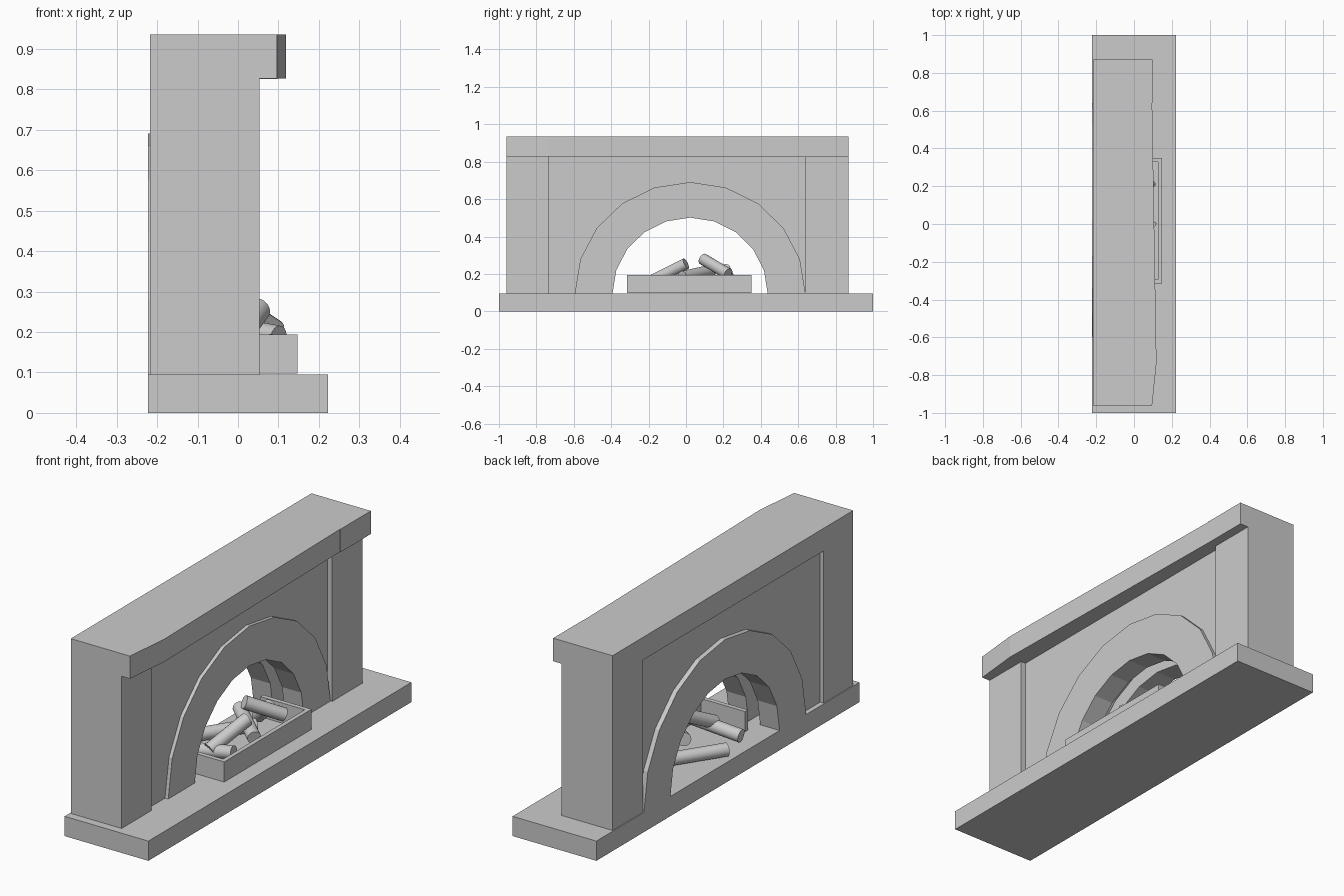
import bpy, bmesh, math
from mathutils import Vector

if "Cube" in bpy.data.objects:
    bpy.data.objects.remove(bpy.data.objects["Cube"])

FLOOR = 0.095   # top of the hearth slab
ARCH_Y = 0.022  # centre of the arch


def prism(name, pts, offset):
    """Extrude a closed 3D polygon along an offset vector."""
    bm = bmesh.new()
    face = bm.faces.new([bm.verts.new(p) for p in pts])
    res = bmesh.ops.extrude_face_region(bm, geom=[face], use_keep_orig=True)
    moved = [v for v in res["geom"] if isinstance(v, bmesh.types.BMVert)]
    bmesh.ops.translate(bm, verts=moved, vec=offset)
    bmesh.ops.recalc_face_normals(bm, faces=bm.faces)
    me = bpy.data.meshes.new(name)
    bm.to_mesh(me)
    bm.free()
    ob = bpy.data.objects.new(name, me)
    bpy.context.collection.objects.link(ob)
    return ob


def box(name, x0, x1, y0, y1, z0, z1):
    return prism(name, [(x0, y0, z0), (x1, y0, z0), (x1, y1, z0), (x0, y1, z0)],
                 (0, 0, z1 - z0))


def arc(ry, rz, x, n=10):
    """Half-round outline in the YZ plane, from -y to +y."""
    return [(x, ARCH_Y - ry * math.cos(math.pi * i / n),
             FLOOR + rz * math.sin(math.pi * i / n)) for i in range(n + 1)]


def log(name, a, b, r=0.031):
    a, b = Vector(a), Vector(b)
    bpy.ops.mesh.primitive_cylinder_add(vertices=18, radius=r, depth=(b - a).length,
                                        location=(a + b) / 2)
    ob = bpy.context.object
    ob.name = name
    ob.rotation_euler = (b - a).to_track_quat('Z', 'Y').to_euler()
    bpy.ops.object.shade_smooth_by_angle()


# Hearth slab and pillars
box("hearth_slab", -0.223, 0.223, -1, 1, 0, FLOOR)
box("pillar_near", -0.218, 0.053, -0.96, -0.735, FLOOR, 0.828)
box("pillar_far", -0.218, 0.053, 0.64, 0.87, FLOOR, 0.828)

# Recessed wall with a wide arched opening
wall = [(-0.2, -0.735, FLOOR)] + arc(0.5, 0.48, -0.2) + [
    (-0.2, 0.64, FLOOR), (-0.2, 0.64, 0.83), (-0.2, -0.735, 0.83)]
prism("wall_panel", wall, (0.228, 0, 0))

# Arch rings on both faces of the wall
for name, x0, x1 in (("front_arch", -0.057, 0.045), ("back_arch", -0.223, -0.12)):
    prism(name, arc(0.617, 0.596, x0) + arc(0.415, 0.406, x0)[::-1], (x1 - x0, 0, 0))

# Mantel shelf in two lengths, the long one with a tapered front
prism("mantel_long", [(-0.218, -0.96, 0.827), (0.096, -0.96, 0.827), (0.119, -0.735, 0.827),
                      (0.096, 0.64, 0.827), (-0.218, 0.64, 0.827)], (0, 0, 0.109))
box("mantel_short", -0.218, 0.098, 0.64, 0.87, 0.825, 0.936)

# Log tray, open at the back
tray = [(-0.11, -0.315), (0.147, -0.315), (0.147, 0.35), (-0.11, 0.35),
        (-0.11, 0.328), (0.126, 0.328), (0.126, -0.293), (-0.11, -0.293)]
prism("log_tray", [(x, y, 0.097) for x, y in tray], (0, 0, 0.097))

# Log pile
for i, (a, b) in enumerate([
        ((-0.03, 0.09, 0.28), (0.09, 0.225, 0.20)),
        ((0.05, 0.0, 0.255), (-0.02, -0.19, 0.16)),
        ((-0.16, -0.19, 0.13), (0.09, -0.16, 0.165)),
        ((-0.19, -0.04, 0.13), (-0.04, 0.19, 0.13)),
        ((-0.09, 0.14, 0.22), (0.1, -0.02, 0.185)),
        ((-0.06, 0.24, 0.15), (0.02, 0.205, 0.23))]):
    log(f"log_{i + 1}", a, b)
